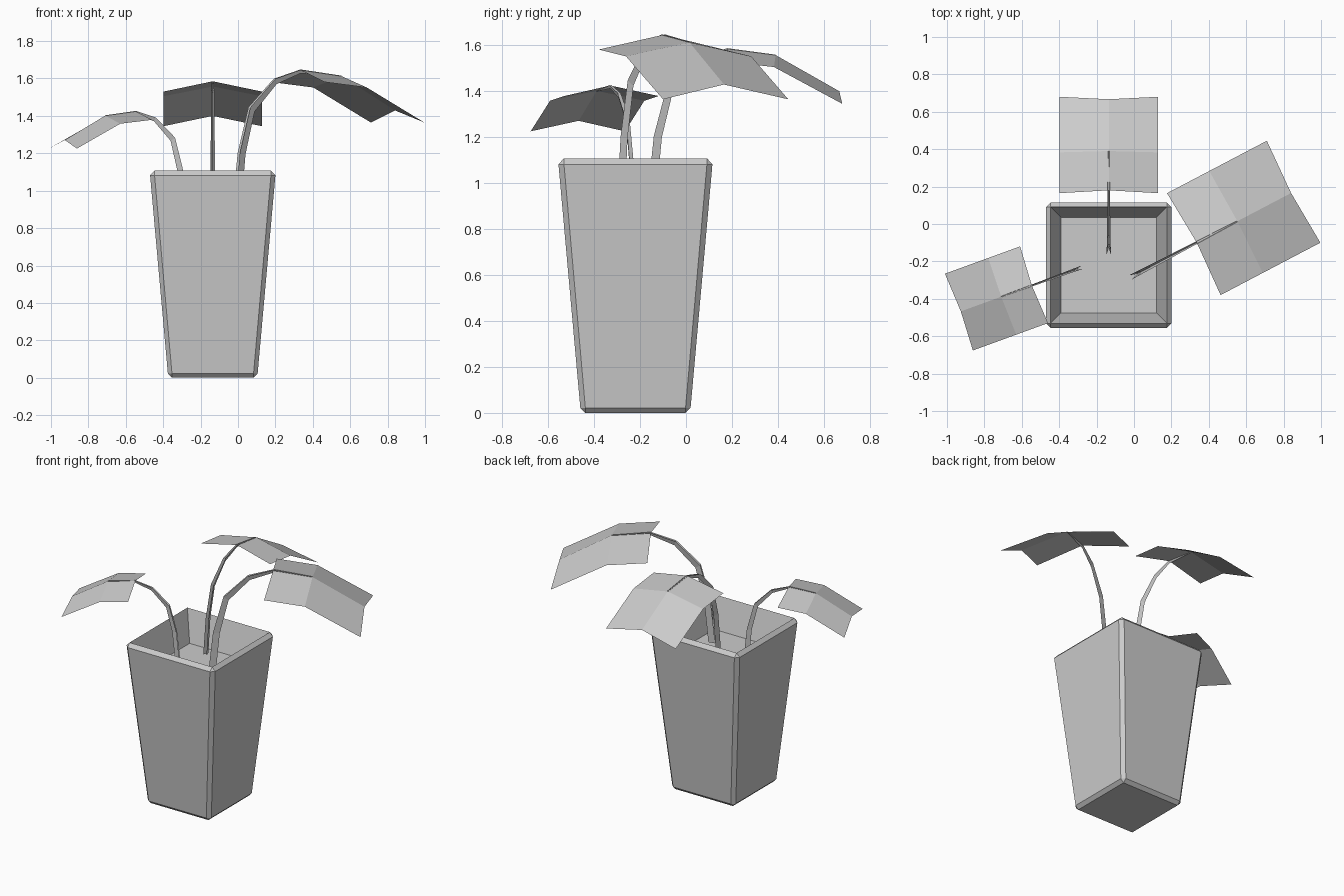
import bpy, bmesh
from math import radians
from mathutils import Vector, Matrix

if "Cube" in bpy.data.objects:
    bpy.data.objects.remove(bpy.data.objects["Cube"])


def finish(bm, name, smooth=False):
    bmesh.ops.remove_doubles(bm, verts=bm.verts, dist=0.0005)
    mesh = bpy.data.meshes.new(name)
    bm.to_mesh(mesh)
    bm.free()
    for p in mesh.polygons:
        p.use_smooth = smooth
    obj = bpy.data.objects.new(name, mesh)
    bpy.context.collection.objects.link(obj)
    return obj


def square_ring(bm, half, chamfer, z):
    """Square outline with cut corners; a zero chamfer merges to a plain square."""
    a, b = half, half - chamfer
    pts = [(a, -b), (a, b), (b, a), (-b, a), (-a, b), (-a, -b), (-b, -a), (b, -a)]
    return [bm.verts.new((x, y, z)) for x, y in pts]


def make_pot():
    # bottom, outer wall, rim bevel, then down the inside to the soil
    levels = [(0.218, 0, 0), (0.24, 0.022, 0.022), (0.335, 0.024, 1.082),
              (0.312, 0, 1.107), (0.255, 0, 0.90)]
    bm = bmesh.new()
    rings = [square_ring(bm, *lv) for lv in levels]
    for lo, hi in zip(rings, rings[1:]):
        for i in range(8):
            j = (i + 1) % 8
            bm.faces.new((lo[i], lo[j], hi[j], hi[i]))
    bm.faces.new(rings[0][::-1])
    bm.faces.new(rings[-1])
    pot = finish(bm, "pot")
    pot.location = (-0.135, -0.22, 0)


def strip(name, rows, matrix, smooth):
    """Folded strip: each row is left edge, fold, right edge."""
    bm = bmesh.new()
    grid = [[bm.verts.new(matrix @ Vector(p)) for p in row] for row in rows]
    for r0, r1 in zip(grid, grid[1:]):
        for k in range(2):
            bm.faces.new((r0[k + 1], r1[k + 1], r1[k], r0[k]))
    finish(bm, name, smooth)


def fold_rows(edge, fold, widths):
    return [[(e[0], w, e[1]), (f[0], 0, f[1]), (e[0], -w, e[1])]
            for e, f, w in zip(edge, fold, widths)]


# stem: narrow channel, open on its upper side, tapering into the leaf
STEM = fold_rows(
    [(0, 0), (0.025, 0.24), (0.08, 0.45), (0.21, 0.58), (0.345, 0.622), (0.555, 0.594)],
    [(0.038, 0), (0.06, 0.235), (0.107, 0.43), (0.22, 0.555), (0.345, 0.605), (0.555, 0.589)],
    [0.012, 0.011, 0.010, 0.008, 0.006, 0.003])

# leaf: square blade folded along its centre and drooping
LEAF = fold_rows(
    [(0.33, 0.565), (0.548, 0.54), (0.845, 0.38)],
    [(0.345, 0.62), (0.555, 0.592), (0.832, 0.435)],
    [0.263, 0.263, 0.263])

make_pot()
for side, base, angle, scale in [
        ("back", (-0.135, -0.165, 0.965), 90, 1.0),
        ("right", (-0.022, -0.287, 0.92), 27.7, 1.17),
        ("left", (-0.277, -0.231, 0.91), 200, 0.83)]:
    m = (Matrix.Translation(base) @ Matrix.Rotation(radians(angle), 4, 'Z')
         @ Matrix.Scale(scale, 4))
    strip(side + "_stem", STEM, m, False)
    strip(side + "_leaf", LEAF, m, False)
